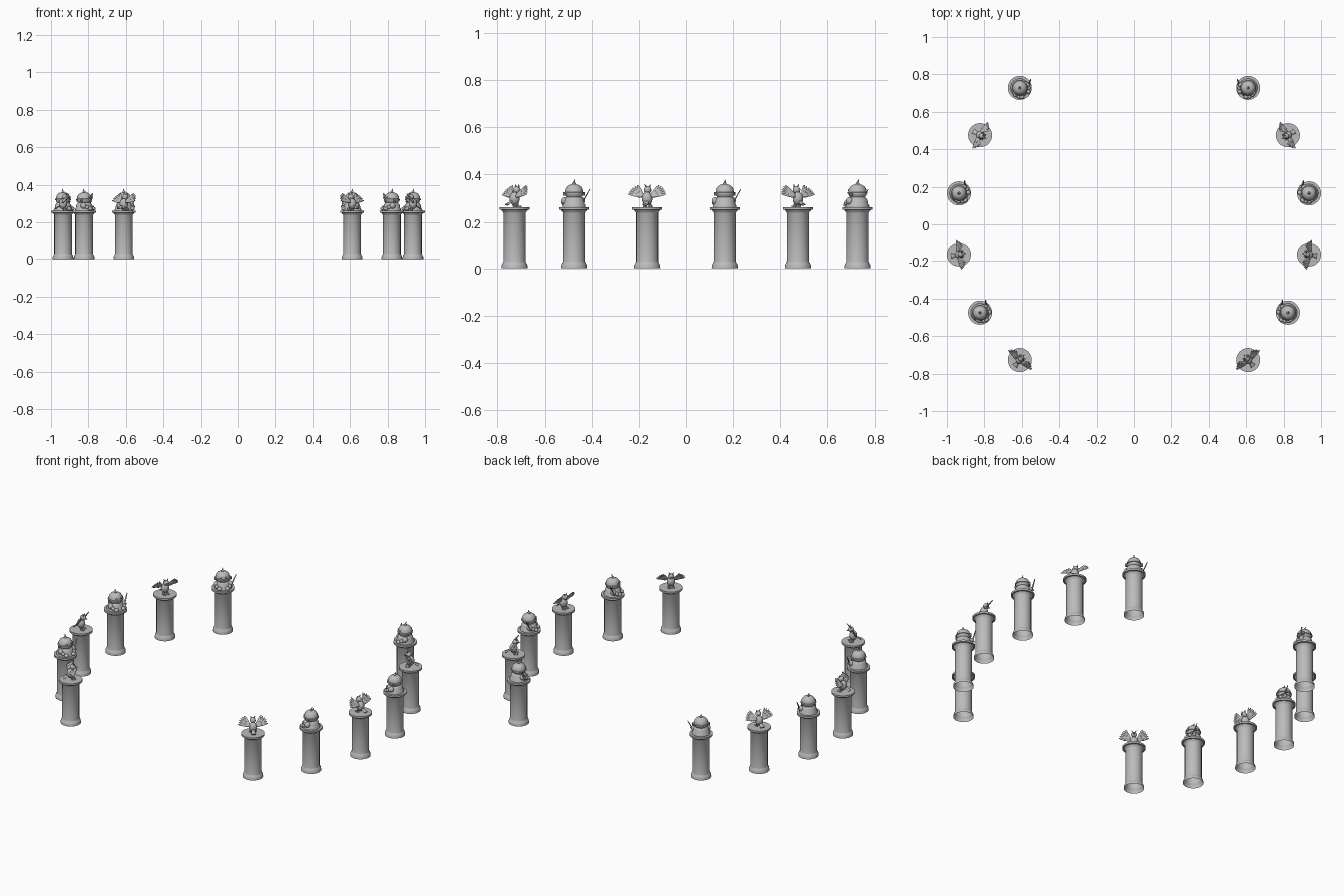
import bpy, bmesh, math
from mathutils import Matrix, Vector

cube = bpy.data.objects.get("Cube")
if cube:
    bpy.data.objects.remove(cube)

stone = bpy.data.materials.new("grey_stone")
stone.use_nodes = True
colour = (0.5, 0.5, 0.5, 1)
stone.diffuse_color = colour
stone.node_tree.nodes["Principled BSDF"].inputs["Base Color"].default_value = colour

DECK = 0.262  # height of the pedestal top


def lathe(bm, profile, sides=32, flute=None):
    """Spin (radius, z) points round z; 'flute' names the ring pair to groove."""
    rings = []
    for i, (r, z) in enumerate(profile):
        ring = []
        for k in range(sides):
            a = math.tau * k / sides
            rr = r * 0.975 if flute and i in flute and k % 2 else r
            ring.append(bm.verts.new((rr * math.cos(a), rr * math.sin(a), z)))
        rings.append(ring)
    for low, high in zip(rings, rings[1:]):
        for k in range(sides):
            n = (k + 1) % sides
            bm.faces.new((low[k], low[n], high[n], high[k]))
    bm.faces.new(rings[-1])


def ball(bm, centre, size, turn=Matrix(), u=14, v=9):
    m = Matrix.Translation(centre) @ turn @ Matrix.Diagonal((*size, 1))
    bmesh.ops.create_uvsphere(bm, u_segments=u, v_segments=v, radius=1, matrix=m)


def rod(bm, start, end, r1, r2, flat=1, sides=8):
    a, b = Vector(start), Vector(end)
    turn = (b - a).to_track_quat("Z", "Y").to_matrix().to_4x4()
    m = Matrix.Translation((a + b) / 2) @ turn @ Matrix.Diagonal((1, flat, 1, 1))
    bmesh.ops.create_cone(bm, cap_ends=True, segments=sides, radius1=r1,
                          radius2=r2, depth=(b - a).length, matrix=m)


def finish(bm, name):
    mesh = bpy.data.meshes.new(name)
    bm.to_mesh(mesh)
    bm.free()
    mesh.materials.append(stone)
    mesh.shade_smooth()
    mesh.set_sharp_from_angle(angle=math.radians(35))
    return mesh


def pedestal():
    bm = bmesh.new()
    lathe(bm, [(.056, 0), (.055, .012), (.052, .02), (.048, .026), (.0475, .03),
               (.0475, .238), (.048, .24), (.053, .246), (.056, .25),
               (.064, .251), (.064, DECK)], 48, flute=(4, 5))
    return finish(bm, "pedestal")


def bird_body():
    bm = bmesh.new()
    ball(bm, (0, 0, .298), (.023, .022, .028))
    ball(bm, (0, .012, .334), (.016, .017, .016))
    rod(bm, (0, .025, .333), (0, .038, .328), .006, .001)
    rod(bm, (0, -.015, .288), (0, -.042, .272), .007, .014, flat=.3)
    for s in (-1, 1):
        rod(bm, (s * .006, .016, .345), (s * .013, .014, .358), .005, .001)  # ear tufts
        rod(bm, (s * .011, .004, .28), (s * .011, .008, DECK), .006, .006)   # legs
        for toe in (-.006, 0, .006):
            ball(bm, (s * .011 + toe, .016, .265), (.003, .01, .004), u=8, v=5)
    return finish(bm, "bird_body")


def bird_wings():
    bm = bmesh.new()
    lean = Vector((0, .57, .82))  # wing planes tip towards the front
    for s in (-1, 1):
        root = Vector((s * .014, -.008, .305))
        for k in range(6):
            a = math.radians(12 + 10 * k)
            along = Vector((s * math.cos(a), 0, 0)) + lean * math.sin(a)
            across = Vector((-s * math.sin(a), 0, 0)) + lean * math.cos(a)
            turn = Matrix((along, across, along.cross(across))).transposed().to_4x4()
            # long flight feathers under shorter coverts
            ball(bm, root + along * .038, (.033, .0068, .0025), turn, 10, 6)
            ball(bm, root + along * .022, (.021, .0065, .0055), turn, 10, 6)
    return finish(bm, "bird_wings")


def guard_body():
    bm = bmesh.new()
    lathe(bm, [(.05, DECK), (.05, .268), (.045, .276), (.042, .292),
               (.036, .302), (.028, .308)], 24)
    for s in (-1, 1):
        ball(bm, (s * .04, .012, .288), (.014, .016, .016))       # shoulders
        ball(bm, (s * .022, .043, .272), (.013, .014, .01))       # feet
        ball(bm, (s * .036, .03, .28), (.01, .012, .01))          # hands
    return finish(bm, "guard_body")


def guard_head():
    bm = bmesh.new()
    lathe(bm, [(.03, .302), (.037, .31), (.039, .318), (.043, .319), (.043, .324),
               (.039, .326), (.037, .338), (.03, .349), (.02, .356), (.008, .359)], 24)
    ball(bm, (0, 0, .361), (.008, .008, .006))
    rod(bm, (0, 0, .363), (0, -.006, .379), .005, .001)           # plume
    ball(bm, (0, .037, .312), (.006, .007, .005))                 # nose
    for s in (-1, 1):
        ball(bm, (s * .014, .034, .333), (.007, .005, .005))      # helmet studs
        rod(bm, (s * .042, 0, .325), (s * .042, 0, .31), .007, .007, sides=10)
    return finish(bm, "guard_head")


def guard_sword():
    bm = bmesh.new()
    rod(bm, (-.042, .02, .272), (-.048, .016, .286), .004, .004)
    rod(bm, (-.055, .026, .285), (-.042, .008, .288), .004, .004)
    rod(bm, (-.048, .016, .286), (-.074, .002, .338), .0055, .003, flat=.5)
    return finish(bm, "guard_sword")


def mirrored(mesh):
    copy = mesh.copy()
    copy.transform(Matrix.Diagonal((-1, 1, 1, 1)))
    copy.flip_normals()
    return copy


def place(mesh, name, x, y, heading):
    obj = bpy.data.objects.new(name, mesh)
    obj.location = (x, y, 0)
    obj.rotation_euler.z = heading
    bpy.context.collection.objects.link(obj)


column = pedestal()
bird = [bird_body(), bird_wings()]
guard = [guard_body(), guard_head(), guard_sword()]
sets = {("bird", -1): bird, ("guard", -1): guard,
        ("bird", 1): [mirrored(m) for m in bird],
        ("guard", 1): [mirrored(m) for m in guard]}

# Six pedestals on each side of a ring, birds and guards alternating.
# Each row: angle on the ring, statue kind, facing angle of the right-hand side copy
rows = [(50, "guard", -50), (30, "bird", -30), (10, "guard", -22),
        (-10, "bird", 10), (-30, "guard", -22), (-50, "bird", 50)]
for side, word in ((-1, "right"), (1, "left")):
    for n, (angle, kind, facing) in enumerate(rows, 1):
        a = math.radians(angle)
        x, y = side * .95 * math.cos(a), .95 * math.sin(a)
        heading = -side * math.radians(facing - 90)
        place(column, f"pedestal_{word}_{n}", x, y, heading)
        for mesh in sets[kind, side]:
            part = mesh.name.split(".")[0]
            place(mesh, f"{part}_{word}_{n}", x, y, heading)
